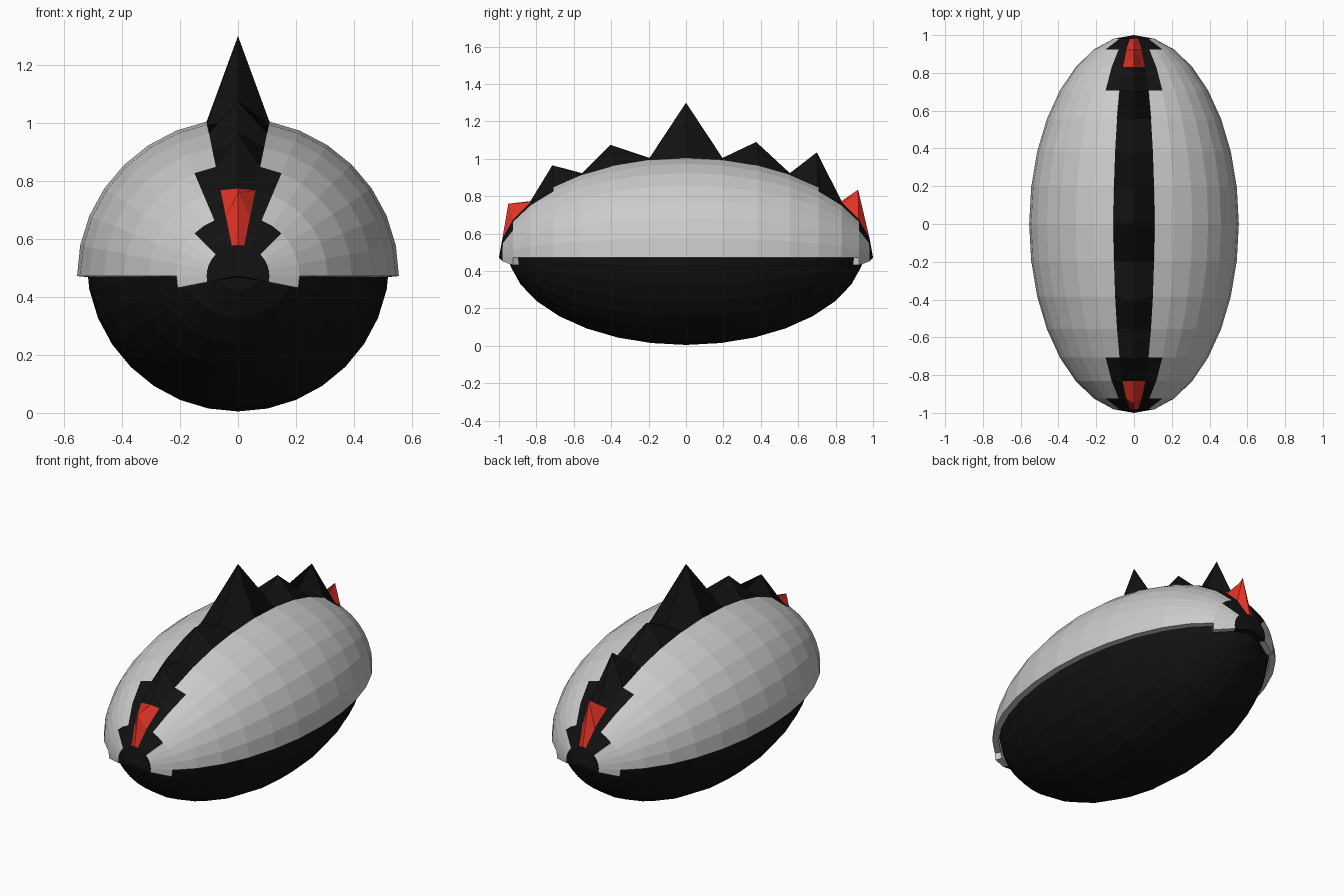
import bpy, bmesh
from math import sin, cos, pi

if "Cube" in bpy.data.objects:
    bpy.data.objects.remove(bpy.data.objects["Cube"])

STEP = pi / 16  # 32 sides around the long axis, 16 bands along it

# Pulled-up ridge points: ring index -> (y, z)
PEAKS = {2: (-.95, .76), 4: (-.715, .965), 6: (-.405, 1.075), 8: (0, 1.30),
         10: (.375, 1.09), 12: (.70, 1.035), 14: (.92, .835)}


def material(name, color):
    m = bpy.data.materials.new(name)
    m.diffuse_color = (*color, 1)
    m.use_nodes = True
    m.node_tree.nodes["Principled BSDF"].inputs["Base Color"].default_value = m.diffuse_color
    return m


def egg_part(name, sides, keep, size, zc, peaks={}, mat=None, thick=0):
    """Patch of an ellipsoid lying along y; keep(band, side) picks its faces."""
    rx, ry, rz = size
    bm = bmesh.new()
    verts = {}

    def vert(i, k):
        if i in (0, 16):
            k = 0
        if (i, k) not in verts:
            a, t = i * STEP, k * STEP
            p = (rx * sin(a) * sin(t), -ry * cos(a), zc + rz * sin(a) * cos(t))
            if k == 0 and i in peaks:
                p = (0, *peaks[i])
            verts[i, k] = bm.verts.new(p)
        return verts[i, k]

    for i in range(16):
        for k in sides:
            if keep(min(i, 15 - i), k if k >= 0 else -k - 1):
                ring = [vert(i, k), vert(i + 1, k), vert(i + 1, k + 1), vert(i, k + 1)]
                # dict removes the doubled pole point
                f = bm.faces.new(list(dict.fromkeys(ring)))
                f.normal_update()
                c = f.calc_center_median()
                c.z -= zc
                if f.normal.dot(c) < 0:
                    f.normal_flip()
    me = bpy.data.meshes.new(name)
    bm.to_mesh(me)
    bm.free()
    ob = bpy.data.objects.new(name, me)
    bpy.context.collection.objects.link(ob)
    if mat:
        me.materials.append(mat)
    if thick:
        s = ob.modifiers.new("thickness", 'SOLIDIFY')
        s.thickness = thick
        s.offset = -1
    return ob


black = material("black", (.006, .006, .006))
red = material("red", (.8, .035, .02))


def in_shell(b, m):  # upper half, dipping one row lower at both tips
    return m < 8 or (m == 8 and b <= 1)


def in_stripe(b, m):  # caps, flared arrow shapes and the narrow ridge band
    return m < (9, 4, 2, 2, 1, 1, 1, 1)[b]


def in_horn(b, m):
    return b in (1, 2) and m < 1


SHELL, ZC = (.555, 1.0, .543), .472
TOP = range(-9, 9)

# Grey upper shell
egg_part("upper_shell", TOP, lambda b, m: in_shell(b, m) and not in_stripe(b, m),
         SHELL, ZC, thick=.035)
# Black stripe with spikes
egg_part("spiked_stripe", TOP, lambda b, m: in_stripe(b, m) and not in_horn(b, m),
         SHELL, ZC, PEAKS, black, .035)
# Red end horns
egg_part("red_horns", TOP, in_horn, SHELL, ZC, PEAKS, red, .02)
# Black belly, the lower half of a slightly smaller ellipsoid
egg_part("belly", range(8, 24), lambda b, m: True, (.523, .957, .523), .528, mat=black)
